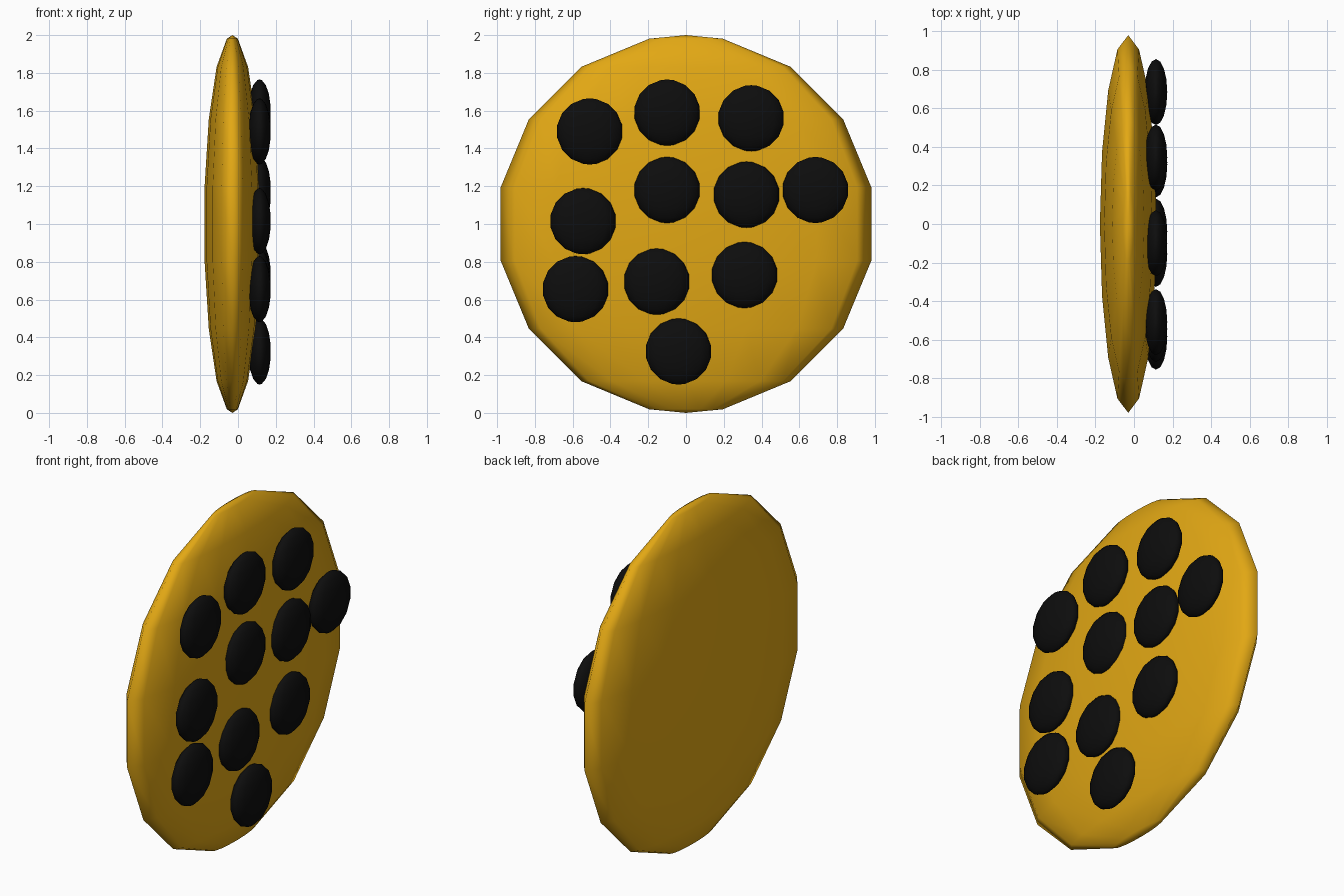
import bpy, bmesh, math
from mathutils import Vector

if "Cube" in bpy.data.objects:
    bpy.data.objects.remove(bpy.data.objects["Cube"])


def material(name, color):
    m = bpy.data.materials.new(name)
    m.diffuse_color = color
    m.use_nodes = True
    m.node_tree.nodes["Principled BSDF"].inputs["Base Color"].default_value = m.diffuse_color
    return m


def flat_ball(name, center, radii, mat, segments=16, bands=8):
    """Squashed smooth ball: rings at half-step latitudes, closed by two poles."""
    bm = bmesh.new()
    bmesh.ops.create_uvsphere(bm, u_segments=segments, v_segments=bands + 1, radius=1)
    for v in bm.verts:
        flat = Vector((v.co.x, v.co.y))
        if flat.length > 1e-4:
            k = round(math.atan2(flat.length, v.co.z) * (bands + 1) / math.pi)
            polar = (k - 0.5) * math.pi / bands
            flat = flat.normalized() * math.sin(polar)
            v.co = (flat.x, flat.y, math.cos(polar))
        v.co = Vector([c * r for c, r in zip(v.co, radii)])
    for f in bm.faces:
        f.smooth = True
    mesh = bpy.data.meshes.new(name)
    bm.to_mesh(mesh)
    bm.free()
    mesh.materials.append(mat)
    obj = bpy.data.objects.new(name, mesh)
    obj.location = center
    bpy.context.collection.objects.link(obj)
    return obj


dough = material("dough", (0.76, 0.39, 0.007, 1))
chocolate = material("chocolate", (0.004, 0.004, 0.004, 1))

# Cookie disc standing on edge
flat_ball("cookie", (-0.03, 0, 1), (0.15, 1, 1), dough)

# Chocolate chips on the +x face, placed by (y, z)
chips = [(-0.51, 1.49), (-0.10, 1.59), (0.345, 1.56),
         (-0.10, 1.18), (0.32, 1.155), (0.685, 1.18),
         (-0.545, 1.015), (-0.585, 0.655), (-0.155, 0.695),
         (0.31, 0.73), (-0.04, 0.325)]
for i, (y, z) in enumerate(chips, 1):
    flat_ball(f"chip_{i}", (0.114, y, z), (0.06, 0.175, 0.175), chocolate)
